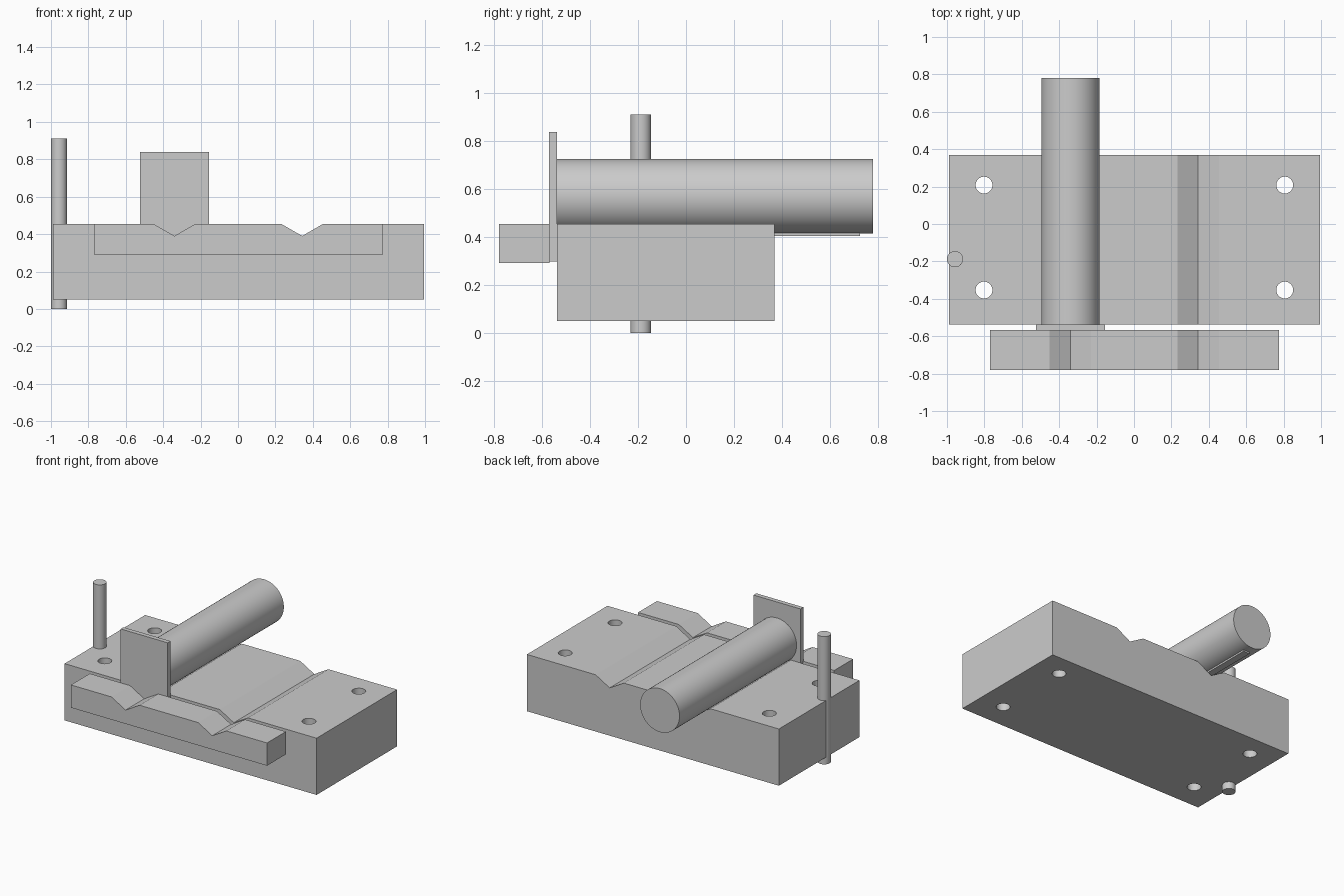
import bpy, bmesh, math
from mathutils import Matrix

if "Cube" in bpy.data.objects:
    bpy.data.objects.remove(bpy.data.objects["Cube"])

grey = bpy.data.materials.new("plain grey")
grey.diffuse_color = (0.6, 0.6, 0.6, 1)
grey.use_nodes = True
grey.node_tree.nodes["Principled BSDF"].inputs["Base Color"].default_value = grey.diffuse_color


def add_object(name, bm):
    bmesh.ops.recalc_face_normals(bm, faces=bm.faces)
    mesh = bpy.data.meshes.new(name)
    bm.to_mesh(mesh)
    bm.free()
    mesh.materials.append(grey)
    obj = bpy.data.objects.new(name, mesh)
    bpy.context.collection.objects.link(obj)
    return obj


def extrude_profile(name, points, y0, y1):
    """Extrude an x-z outline along y."""
    bm = bmesh.new()
    face = bm.faces.new([bm.verts.new((x, y0, z)) for x, z in points])
    new = bmesh.ops.extrude_face_region(bm, geom=[face])["geom"]
    verts = [v for v in new if isinstance(v, bmesh.types.BMVert)]
    bmesh.ops.translate(bm, verts=verts, vec=(0, y1 - y0, 0))
    return add_object(name, bm)


def box(name, x0, x1, y0, y1, z0, z1):
    return extrude_profile(name, [(x0, z0), (x1, z0), (x1, z1), (x0, z1)], y0, y1)


def grooved_block(name, x0, x1, y0, y1, z0):
    """Block whose top carries two V grooves."""
    top, pts = 0.454, [(x0, z0), (x1, z0), (x1, 0.454)]
    for c in (0.343, -0.34):
        pts += [(c + 0.111, top), (c, 0.39), (c - 0.111, top)]
    return extrude_profile(name, pts + [(x0, top)], y0, y1)


def cylinder(name, radius, length, centre, along_y=False, segments=64):
    bm = bmesh.new()
    rot = Matrix.Rotation(math.pi / 2, 4, 'X') if along_y else Matrix()
    bmesh.ops.create_cone(bm, cap_ends=True, segments=segments, radius1=radius,
                          radius2=radius, depth=length,
                          matrix=Matrix.Translation(centre) @ rot)
    return add_object(name, bm)


def smooth(obj):
    bpy.ops.object.select_all(action='DESELECT')
    bpy.context.view_layer.objects.active = obj
    obj.select_set(True)
    bpy.ops.object.shade_smooth_by_angle(angle=math.radians(25))


# Base block with four through holes
base = grooved_block("base_block", -0.99, 0.995, -0.537, 0.369, 0.05)
for x in (-0.802, 0.806):
    for y in (-0.353, 0.208):
        cutter = cylinder("hole_cutter", 0.045, 1, (x, y, 0.25), segments=48)
        mod = base.modifiers.new("hole", 'BOOLEAN')
        mod.object, mod.operation, mod.solver = cutter, 'DIFFERENCE', 'EXACT'
        bpy.context.view_layer.objects.active = base
        bpy.ops.object.modifier_apply(modifier=mod.name)
        bpy.data.objects.remove(cutter)
smooth(base)

# Front grooved bar and stop plate
grooved_block("front_bar", -0.77, 0.775, -0.78, -0.568, 0.292)
box("stop_plate", -0.525, -0.155, -0.57, -0.538, 0.298, 0.838)

# Round shaft lying in the left groove, with a key along its underside
smooth(cylinder("shaft", 0.155, 1.317, (-0.34, 0.1215, 0.57), along_y=True))
box("shaft_key", -0.365, -0.315, -0.48, 0.725, 0.405, 0.45)

# Upright pin at the left edge
smooth(cylinder("upright_pin", 0.043, 0.91, (-0.957, -0.188, 0.455), segments=48))
